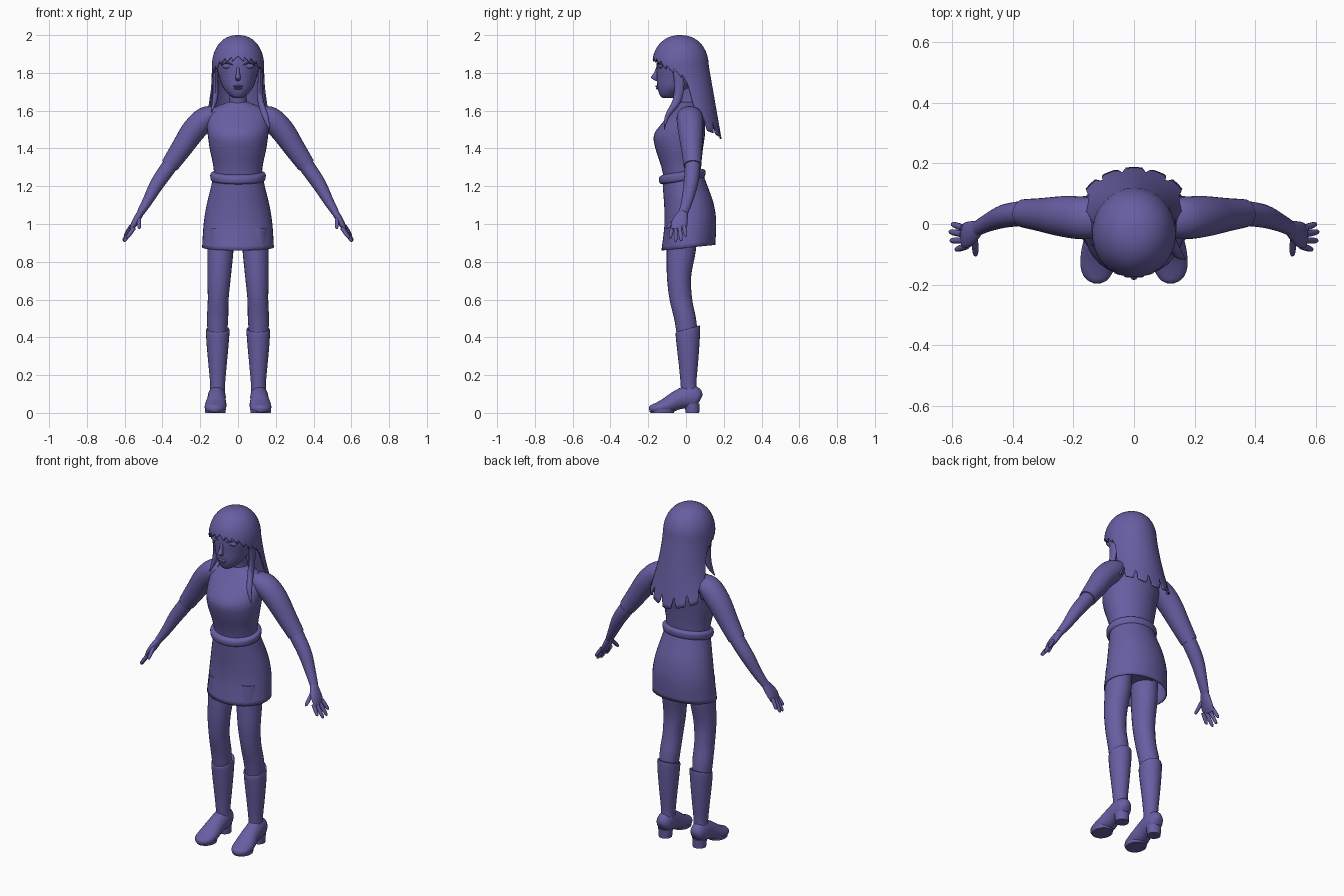
import bpy, bmesh, math
from mathutils import Vector

mat = bpy.data.materials.new("violet")
mat.diffuse_color = (0.135, 0.113, 0.36, 1)


def finish(name, bm, thick=0.0):
    bmesh.ops.recalc_face_normals(bm, faces=bm.faces[:])
    me = bpy.data.meshes.new(name)
    bm.to_mesh(me)
    bm.free()
    me.materials.append(mat)
    for p in me.polygons:
        p.use_smooth = True
    me.set_sharp_from_angle(angle=math.radians(45))
    ob = bpy.data.objects.new(name, me)
    bpy.context.collection.objects.link(ob)
    if thick:
        m = ob.modifiers.new("thickness", 'SOLIDIFY')
        m.thickness = thick
        m.offset = -1
    return ob


def spline(rows, sub):
    """Smooth in-between rings through the given ones."""
    out = []
    for i in range(len(rows) - 1):
        p = [rows[max(i - 1, 0)], rows[i], rows[i + 1], rows[min(i + 2, len(rows) - 1)]]
        for k in range(sub):
            t = k / sub
            out.append([0.5 * (2 * b + (c - a) * t + (2 * a - 5 * b + 4 * c - d) * t * t
                               + (3 * b - a - 3 * c + d) * t ** 3) for a, b, c, d in zip(*p)])
    return out + [list(rows[-1])]


def loft(name, rows, flat=False, ref=(0, 1, 0), tilt=0, caps=True, sub=4, n=24,
         side=1, floor=None, thick=0):
    """Elliptical rings (x, y, z, radius across, radius along ref)."""
    rows = spline(rows, sub)
    cs = [Vector(r[:3]) for r in rows]
    bm = bmesh.new()
    rings = []
    for i, r in enumerate(rows):
        u, v = Vector((0, 1, 0)), Vector((1, 0, 0))
        if not flat:
            t = (cs[min(i + 1, len(cs) - 1)] - cs[max(i - 1, 0)]).normalized()
            u = Vector(ref)
            u = (u - t * u.dot(t)).normalized()
            v = t.cross(u)
        ring = []
        for k in range(n):
            a = 2 * math.pi * k / n
            p = cs[i] + v * (max(r[3], .001) * math.cos(a)) + u * (max(r[4], .001) * math.sin(a))
            p.z += tilt * (p.y - cs[i].y)
            if floor is not None:
                p.z = max(p.z, floor)
            ring.append(bm.verts.new((p.x * side, p.y, p.z)))
        rings.append(ring)
    for a, b in zip(rings, rings[1:]):
        for k in range(n):
            bm.faces.new((a[k], a[(k + 1) % n], b[(k + 1) % n], b[k]))
    if caps:
        bm.faces.new(rings[0])
        bm.faces.new(rings[-1])
    return finish(name, bm, thick)


def blob(name, loc, scale):
    bm = bmesh.new()
    bmesh.ops.create_uvsphere(bm, u_segments=16, v_segments=10, radius=1)
    for v in bm.verts:
        v.co = Vector(loc) + Vector([a * b for a, b in zip(v.co, scale)])
    return finish(name, bm)


def body(rows):
    """Rings given as z, half width, front y, back y."""
    return [(0, (f + b) / 2, z, w, (b - f) / 2) for z, w, f, b in rows]


# Body, skirt and belt
loft("torso", body([(1.645, .055, -.03, .06), (1.62, .115, -.05, .075), (1.585, .16, -.08, .09),
                    (1.53, .166, -.13, .1), (1.47, .16, -.17, .1), (1.4, .15, -.162, .09),
                    (1.3, .13, -.13, .08), (1.2, .125, -.11, .08), (1.1, .14, -.09, .11),
                    (.95, .13, -.08, .08)]), flat=True, n=32)
loft("skirt", body([(1.27, .128, -.125, .085), (1.2, .142, -.122, .11), (1.1, .166, -.115, .145),
                    (1.0, .182, -.115, .16), (.875, .19, -.13, .155)]),
     flat=True, n=40, tilt=.1, caps=False, thick=.006)
loft("belt", body([(1.225, .13, -.12, .085), (1.235, .144, -.14, .1), (1.265, .146, -.142, .102),
                   (1.277, .13, -.12, .085)]), flat=True, n=40, tilt=.15)
loft("neck", [(0, .02, 1.6, .06, .05), (0, .01, 1.66, .046, .046), (0, -.01, 1.74, .048, .05)],
     flat=True)

# Head and face
loft("head", body([(1.668, .022, -.125, -.07), (1.678, .04, -.136, -.05), (1.70, .062, -.146, -.01),
                   (1.73, .083, -.152, .04), (1.78, .1, -.154, .08), (1.85, .115, -.155, .1),
                   (1.92, .103, -.14, .085), (1.965, .05, -.09, .03)]), flat=True, n=32)
loft("nose", [(0, -.148, 1.835, .007, .008), (0, -.16, 1.80, .009, .01),
              (0, -.168, 1.775, .014, .017), (0, -.155, 1.758, .009, .006)], flat=True, n=12)
blob("upper_lip", (0, -.15, 1.729, ), (.027, .012, .006))
blob("lower_lip", (0, -.148, 1.718), (.022, .012, .006))
for s, side in ((1, "left"), (-1, "right")):
    blob(side + "_eye", (s * .055, -.134, 1.836), (.029, .012, .014))
    blob(side + "_ear", (s * .112, -.01, 1.81), (.012, .026, .036))
    loft(side + "_eyelid", [(.026, -.149, 1.842, .003, .004), (.055, -.144, 1.853, .004, .006),
                            (.088, -.118, 1.842, .003, .004)], side=s, n=8)

# Hair shell hanging from the crown, with a jagged hem
HEM = [(0, 1.89), (40, 1.875), (60, 1.84), (85, 1.81), (98, 1.76), (106, 1.53), (120, 1.5), (180, 1.45)]


def hem(deg):
    for (a, za), (b, zb) in zip(HEM, HEM[1:]):
        if deg <= b:
            z = za + (zb - za) * (deg - a) / (b - a)
            break
    if deg < 98:
        return z - .03 * (deg % 15) / 15
    return z + .08 * max(0, 1 - abs((deg + 12) % 24 - 12) / 4)


bm = bmesh.new()
N, M, EQ = 144, 26, 1.84
rows = []
for j in range(1, M + 1):
    row = []
    for i in range(N):
        ph = 2 * math.pi * i / N
        deg = i * 360 / N
        z1 = hem(min(deg, 360 - deg))
        end = math.acos((z1 - EQ) / .16) if z1 > EQ else math.pi / 2 + (EQ - z1) / .16
        q = end * j / M
        if q < math.pi / 2:
            r, z, d = math.sin(q) ** .88, EQ + .16 * math.cos(q), 0
        else:
            r, z = 1, EQ - .16 * (q - math.pi / 2)
            d = (EQ - z) / .4
        row.append(bm.verts.new((.138 * r * math.sin(ph) * (1 + .55 * d * d),
                                 -.03 - .15 * r * math.cos(ph) + .07 * d, z)))
    rows.append(row)
top = bm.verts.new((0, -.03, 2.0))
for i in range(N):
    k = (i + 1) % N
    bm.faces.new((top, rows[0][i], rows[0][k]))
    for a, b in zip(rows, rows[1:]):
        bm.faces.new((a[i], b[i], b[k], a[k]))
finish("hair", bm, .008)

# Loose locks beside the cheeks
loft("left_lock", [(.122, -.05, 1.86, .012, .03), (.118, -.035, 1.74, .014, .026),
                   (.12, -.05, 1.65, .016, .022), (.145, -.1, 1.57, .016, .012),
                   (.168, -.115, 1.5, .002, .002)], n=12)
loft("right_lock", [(.122, -.05, 1.86, .012, .03), (.118, -.035, 1.74, .014, .026),
                    (.122, -.045, 1.66, .014, .02), (.142, -.07, 1.59, .002, .002)], n=12, side=-1)

FINGERS = {"little_finger": ((.565, -.012, .99), (.6, .0, .935)),
           "ring_finger": ((.566, -.033, .98), (.608, -.025, .91)),
           "middle_finger": ((.56, -.054, .975), (.605, -.055, .905)),
           "index_finger": ((.55, -.072, .98), (.588, -.085, .925)),
           "thumb": ((.525, -.05, 1.03), (.522, -.105, .975))}

for s, side in ((1, "left"), (-1, "right")):
    # Sleeve, forearm and hand
    loft(side + "_sleeve", [(.11, .02, 1.585, .04, .06), (.17, .02, 1.56, .062, .07),
                            (.235, .025, 1.495, .064, .067), (.3, .03, 1.4, .056, .056),
                            (.362, .035, 1.31, .047, .047)], side=s)
    loft(side + "_forearm", [(.33, .034, 1.355, .04, .04), (.375, .034, 1.29, .041, .041),
                             (.43, .025, 1.21, .037, .038), (.48, .005, 1.12, .027, .03),
                             (.516, -.014, 1.06, .02, .025)], side=s)
    loft(side + "_palm", [(.51, -.01, 1.07, .018, .022), (.53, -.025, 1.035, .019, .036),
                          (.55, -.036, 1.0, .017, .043), (.565, -.04, .97, .01, .038)], side=s)
    for f, (a, b) in FINGERS.items():
        a, b = Vector(a), Vector(b)
        loft(side + "_" + f, [(*a, .011, .011), (*a.lerp(b, .55), .0105, .0105),
                              (*a.lerp(b, .9), .008, .008), (*b, .002, .002)], side=s, n=10)
    # Leg, boot shaft, shoe and heel
    loft(side + "_leg", [(.09, -.02, .98, .07, .078), (.093, -.025, .86, .069, .077),
                         (.1, -.037, .72, .062, .064), (.105, -.027, .6, .055, .06),
                         (.108, -.005, .5, .056, .058), (.11, .008, .4, .05, .055)], flat=True, side=s)
    loft(side + "_boot", [(.105, .01, .443, .054, .058), (.107, .01, .437, .062, .065),
                          (.108, .012, .36, .058, .06), (.108, .014, .25, .048, .05),
                          (.108, .014, .14, .039, .041), (.11, .018, .07, .044, .046)],
         flat=True, side=s, tilt=.3)
    loft(side + "_shoe", [(.113, .076, .07, .015, .02), (.113, .062, .076, .038, .05),
                          (.112, .02, .085, .047, .062), (.114, -.04, .07, .049, .052),
                          (.118, -.1, .04, .057, .042), (.121, -.15, .026, .054, .03),
                          (.121, -.182, .02, .036, .022), (.121, -.195, .018, .012, .012)],
         ref=(0, 0, 1), side=s, floor=.003)
    loft(side + "_heel", [(.113, .034, 0, .037, .036), (.113, .032, .05, .041, .04)],
         flat=True, side=s, sub=1)
    loft(side + "_sole", [(.12, -.125, 0, .053, .062), (.12, -.125, .02, .056, .066)],
         flat=True, side=s, sub=1)
